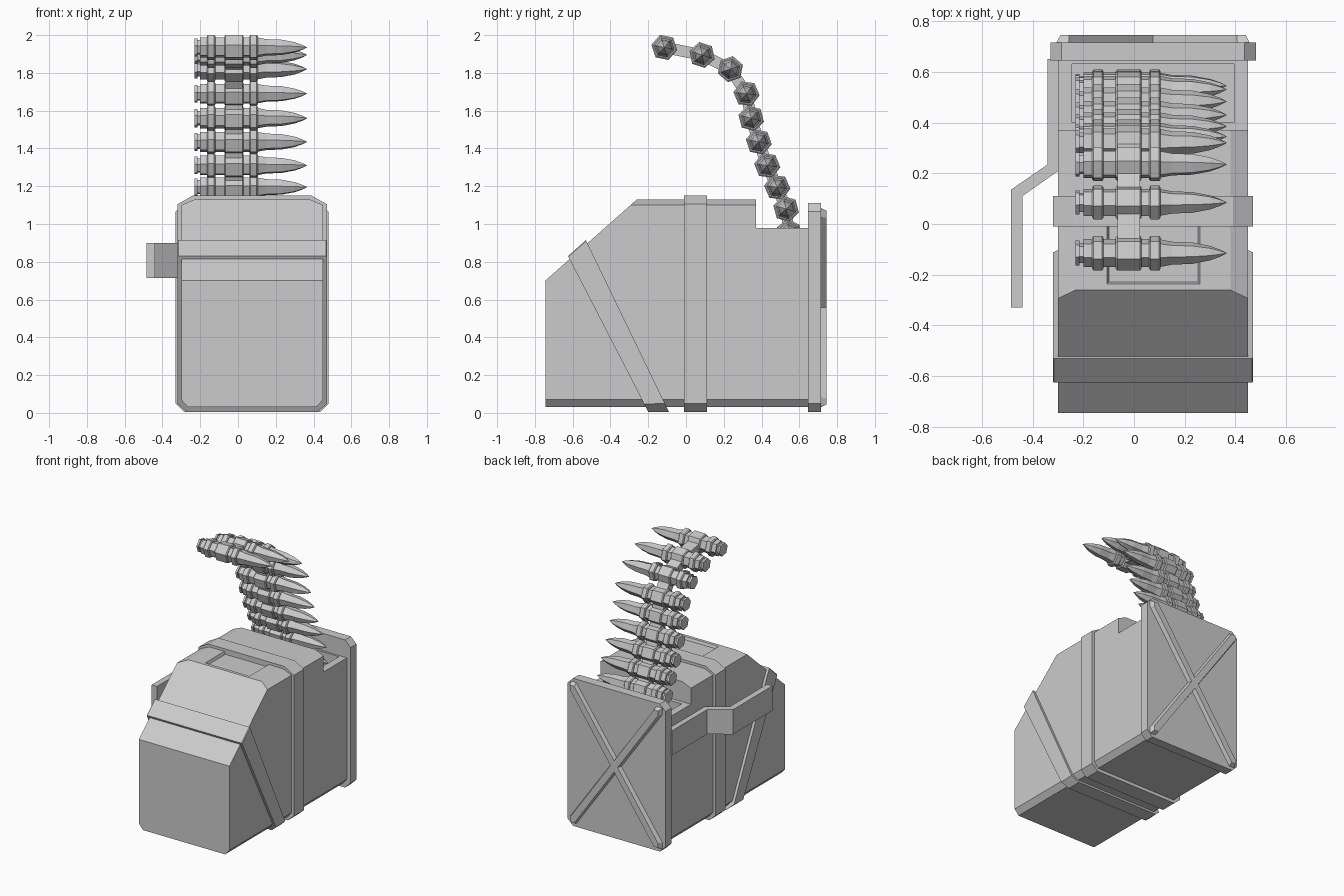
import bpy, bmesh, math
from mathutils import Vector

cube = bpy.data.objects.get("Cube")
if cube:
    bpy.data.objects.remove(cube, do_unlink=True)

grey = bpy.data.materials.new("plain grey")
grey.use_nodes = True
COLOUR = (0.6, 0.6, 0.6, 1)
grey.diffuse_color = COLOUR
grey.node_tree.nodes["Principled BSDF"].inputs["Base Color"].default_value = COLOUR

MID = 0.075  # box centre line in x


def finish(name, bm):
    bmesh.ops.recalc_face_normals(bm, faces=bm.faces)
    mesh = bpy.data.meshes.new(name)
    bm.to_mesh(mesh)
    bm.free()
    mesh.materials.append(grey)
    obj = bpy.data.objects.new(name, mesh)
    bpy.context.collection.objects.link(obj)
    return obj


def loft(bm, start, end):
    """Closed solid between two matching outlines."""
    a = [bm.verts.new(p) for p in start]
    b = [bm.verts.new(p) for p in end]
    n = len(a)
    for i in range(n):
        j = (i + 1) % n
        bm.faces.new((a[i], a[j], b[j], b[i]))
    bm.faces.new(a)
    bm.faces.new(b)


def section(half, low, high, top, bottom):
    """Outline in x and z with chamfered corners; top and bottom are (dx, dz)."""
    right = [(half - bottom[0], low), (half, low + bottom[1]),
             (half, high - top[1]), (half - top[0], high)]
    return [(MID + x, z) for x, z in right] + [(MID - x, z) for x, z in reversed(right)]


def slab(name, outline, y0, y1):
    bm = bmesh.new()
    loft(bm, [(x, y0, z) for x, z in outline], [(x, y1, z) for x, z in outline])
    return finish(name, bm)


def box(name, x, y, z, taper=0):
    """Box given by its ranges, with the lower end drawn in by taper."""
    bm = bmesh.new()
    def ring(h, t):
        return [(x[0] + t, y[0] + t, h), (x[1] - t, y[0] + t, h),
                (x[1] - t, y[1] - t, h), (x[0] + t, y[1] - t, h)]
    loft(bm, ring(z[0], taper), ring(z[1], 0))
    return finish(name, bm)


def cut(target, cutter):
    cutter.hide_render = True
    mod = target.modifiers.new("cut", "BOOLEAN")
    mod.operation = "DIFFERENCE"
    mod.solver = "EXACT"
    mod.object = cutter
    bpy.context.view_layer.objects.active = target
    bpy.ops.object.modifier_apply(modifier=mod.name)
    bpy.data.objects.remove(cutter, do_unlink=True)


def slice_off(obj, point, normal):
    bm = bmesh.new()
    bm.from_mesh(obj.data)
    res = bmesh.ops.bisect_plane(bm, geom=bm.verts[:] + bm.edges[:] + bm.faces[:],
                                 plane_co=point, plane_no=normal, clear_outer=True)
    edges = [e for e in res["geom_cut"] if isinstance(e, bmesh.types.BMEdge)]
    bmesh.ops.edgeloop_fill(bm, edges=edges)
    bmesh.ops.recalc_face_normals(bm, faces=bm.faces)
    bm.to_mesh(obj.data)
    bm.free()


# Box body: sloped front, lowered rear, open well and lid recess
body = slab("box_body", section(0.375, 0.03, 1.13, (0.07, 0.03), (0.035, 0.04)), -0.745, 0.66)
slice_off(body, (0, -0.745, 0.70), (0, -0.43, 0.485))
cut(body, box("step_cutter", (-1, 1), (0.37, 1), (0.98, 2)))
cut(body, box("well_cutter", (-0.245, 0.395), (0.40, 0.63), (0.86, 1.2)))
cut(body, box("lid_cutter", (-0.11, 0.265), (-0.24, 0.02), (1.11, 1.14), 0.012))

# Upright strap
slab("upright_strap", section(0.395, 0.005, 1.15, (0.08, 0.045), (0.05, 0.045)), -0.01, 0.11)

# Leaning strap: its outline runs along two nearly parallel lines
bm = bmesh.new()
outline = section(0.395, 0, 1, (0.005, 0.005), (0.05, 0.05))
def lean(foot, head):
    return [(x, *Vector(foot).lerp(Vector(head), t)) for x, t in outline]
loft(bm, lean((-0.20, 0.005), (-0.625, 0.83)), lean((-0.09, 0.005), (-0.53, 0.915)))
finish("leaning_strap", bm)

# Back plate with crossed ribs
slab("back_plate", section(0.405, 0.005, 1.11, (0.045, 0.045), (0.045, 0.045)), 0.645, 0.715)
for name, side in (("rising_rib", 1), ("falling_rib", -1)):
    bm = bmesh.new()
    def rib(y, w, inset):
        h, v = 0.405 - inset, 0.552 - inset
        pts = [(-h, -v), (w - h, -v), (h, v - w), (h, v), (h - w, v), (-h, w - v)]
        return [(MID + side * x, y, 0.557 + z) for x, z in pts]
    loft(bm, rib(0.71, 0.05, 0.022), rib(0.745, 0.035, 0.04))
    finish(name, bm)

# Side handle: a flat bar that steps away from the box
bm = bmesh.new()
path = [(-0.29, 0.65), (-0.34, 0.65), (-0.34, 0.235), (-0.485, 0.135), (-0.485, -0.33),
        (-0.44, -0.33), (-0.44, 0.11), (-0.29, 0.215)]
loft(bm, [(x, y, 0.715) for x, y in path], [(x, y, 0.90) for x, y in path])
finish("side_handle", bm)

# Belt of rounds: six-sided turned shapes along a curved path of (y, z)
belt = [Vector(p) for p in ((-0.115, 1.935), (0.085, 1.895), (0.235, 1.82), (0.32, 1.69),
                            (0.345, 1.56), (0.385, 1.435), (0.43, 1.31), (0.483, 1.195),
                            (0.53, 1.08), (0.545, 0.955))]
ROUND = [(-0.23, 0.05), (-0.215, 0.05), (-0.215, 0.04), (-0.2, 0.04), (-0.2, 0.056), (0.1, 0.056),
         (0.15, 0.046), (0.23, 0.043), (0.3, 0.029), (0.34, 0.014), (0.365, 0.001)]
CLIPS = [(-0.165, -0.12), (-0.072, 0.03), (0.06, 0.105)]


def turned(bm, profile, centre, angle):
    rings = []
    for x, r in profile:
        rings.append([bm.verts.new((x, centre.x + r * math.cos(angle + k * math.pi / 3),
                                    centre.y + r * math.sin(angle + k * math.pi / 3)))
                      for k in range(6)])
    for a, b in zip(rings, rings[1:]):
        for k in range(6):
            j = (k + 1) % 6
            bm.faces.new((a[k], a[j], b[j], b[k]))
    bm.faces.new(rings[0])
    bm.faces.new(rings[-1])


for i, centre in enumerate(belt):
    step = belt[min(i + 1, len(belt) - 1)] - belt[max(i - 1, 0)]
    angle = math.atan2(step.y, step.x)
    bm = bmesh.new()
    turned(bm, ROUND, centre, angle)
    finish(f"round_{i + 1}", bm)
    bm = bmesh.new()
    for x0, x1 in CLIPS:
        turned(bm, [(x0, 0.062), (x0 + 0.006, 0.07), (x1 - 0.006, 0.07), (x1, 0.062)], centre, angle)
    finish(f"clip_{i + 1}", bm)

# Links joining neighbouring clips
for i, (a, b) in enumerate(zip(belt, belt[1:])):
    d = (b - a).normalized()
    n = Vector((-d.y, d.x)) * 0.03
    quad = [a + n, b + n, b - n, a - n]
    bm = bmesh.new()
    loft(bm, [(-0.066, *p) for p in quad], [(0.024, *p) for p in quad])
    finish(f"link_{i + 1}", bm)
